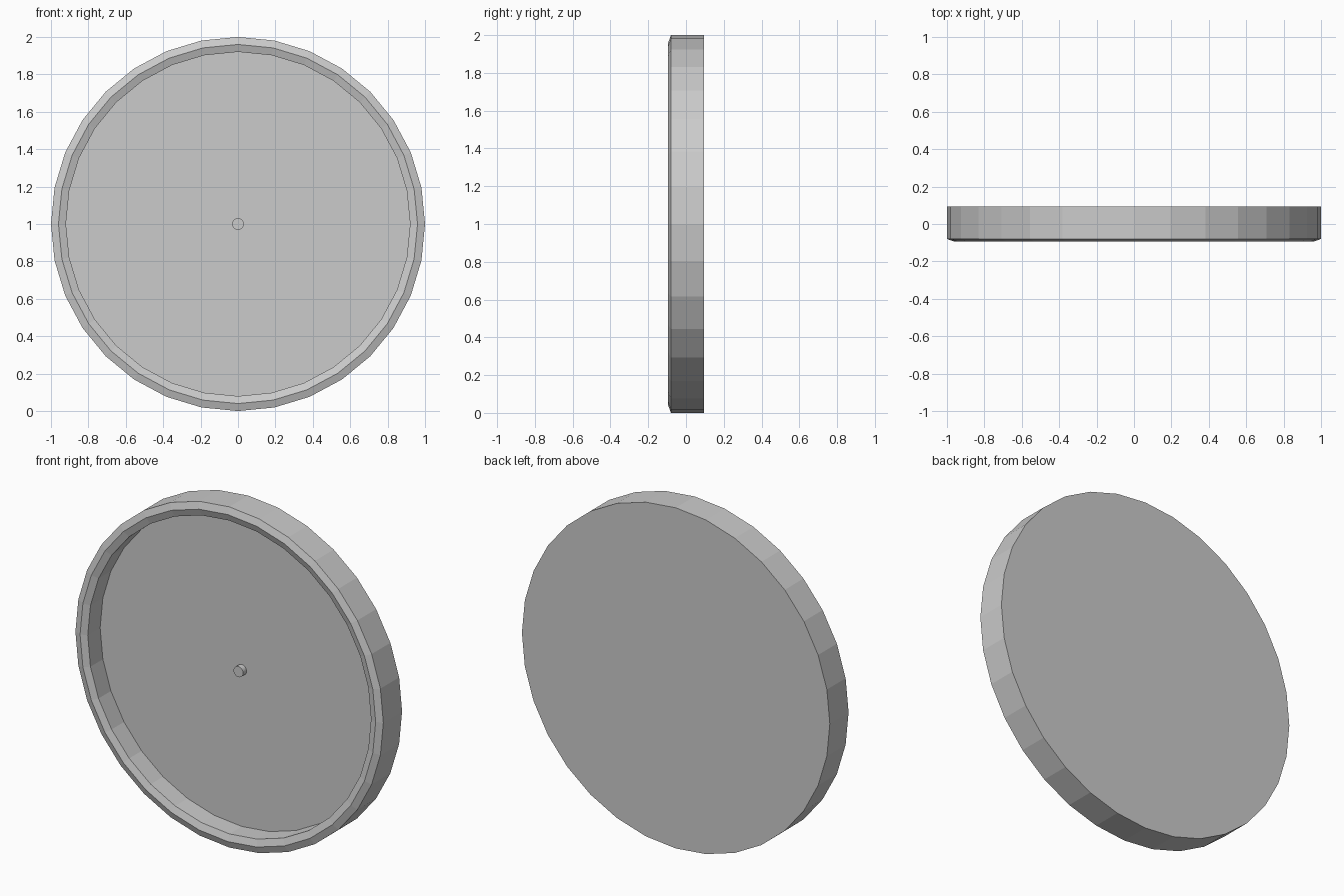
import bpy, bmesh, math

if "Cube" in bpy.data.objects:
    bpy.data.objects.remove(bpy.data.objects["Cube"])


def lathe(name, profile, sides, z):
    """Revolve (radius, y) points about the y axis; cap both ends flat."""
    bm = bmesh.new()
    rings = []
    for r, y in profile:
        ring = []
        for i in range(sides):
            a = 2 * math.pi * i / sides
            ring.append(bm.verts.new((r * math.sin(a), y, r * math.cos(a))))
        rings.append(ring)
    for lo, hi in zip(rings, rings[1:]):
        for i in range(sides):
            j = (i + 1) % sides
            bm.faces.new((lo[i], lo[j], hi[j], hi[i]))
    bm.faces.new(rings[0])
    bm.faces.new(rings[-1])
    bmesh.ops.recalc_face_normals(bm, faces=bm.faces[:])
    mesh = bpy.data.meshes.new(name)
    bm.to_mesh(mesh)
    bm.free()
    obj = bpy.data.objects.new(name, mesh)
    bpy.context.collection.objects.link(obj)
    obj.location.z = z
    return obj


# Round case: flat back, bevelled front rim, recessed dial
lathe("round_case", [(1.0, 0.094), (1.0, -0.08), (0.96, -0.094),
                     (0.92, -0.08), (0.92, 0.035)], 32, 1.0)

# Small centre pin standing out of the dial
lathe("centre_pin", [(0.031, 0.04), (0.031, 0.003)], 32, 1.0)
